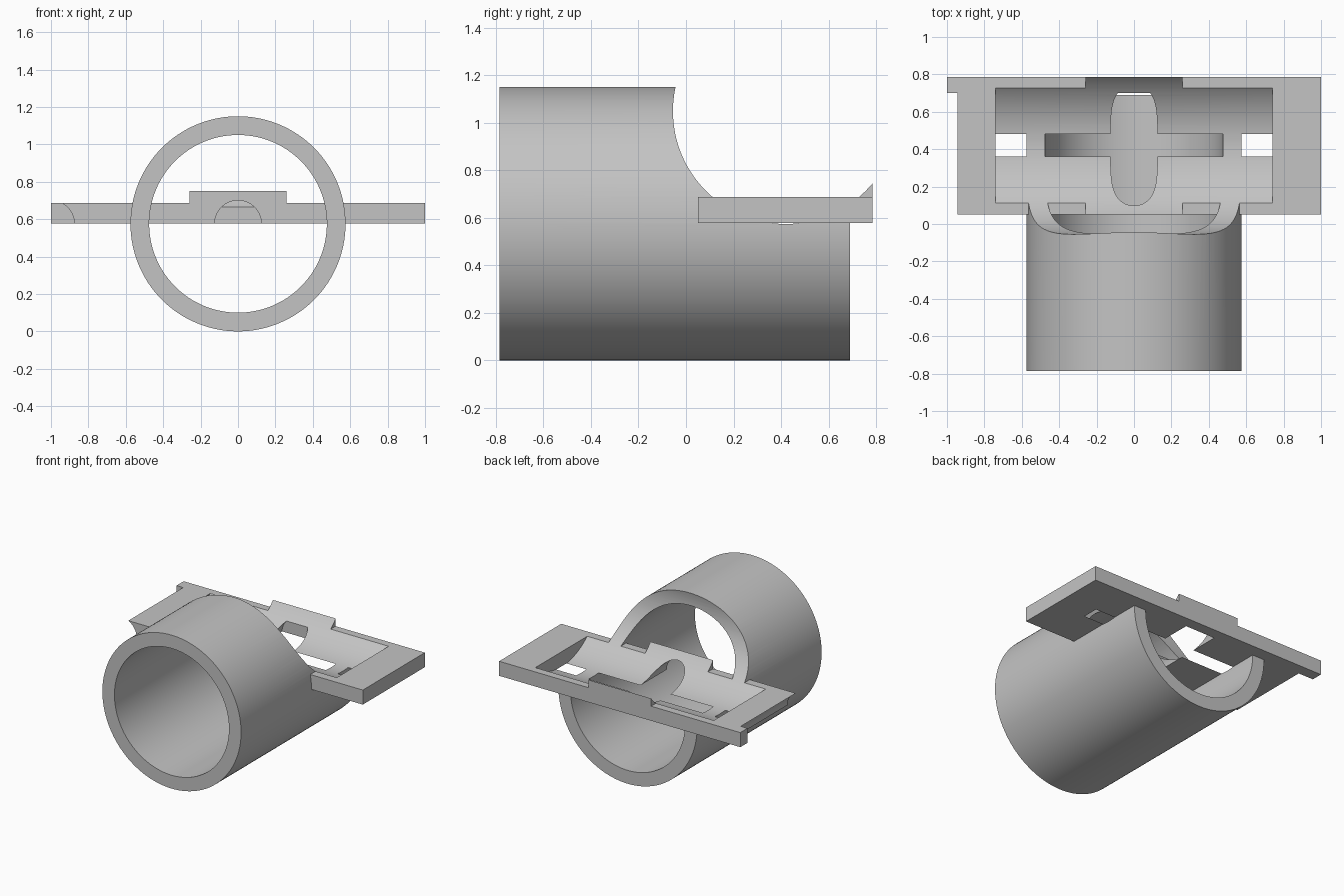
import bpy
import bmesh
from math import radians
from mathutils import Matrix, Vector

cube = bpy.data.objects.get("Cube")
if cube:
    bpy.data.objects.remove(cube, do_unlink=True)

# Main dimensions
OUTER, INNER = 0.575, 0.475
FRONT, TUBE_BACK, PLATE_FRONT, PLATE_BACK = -0.785, 0.69, 0.05, 0.785
BOTTOM, TOP, RAISED = 0.578, 0.687, 0.755
GROOVE = 0.125

grey = bpy.data.materials.new("plain_grey")
grey.use_nodes = True
grey.diffuse_color = (0.55, 0.55, 0.55, 1)
bsdf = grey.node_tree.nodes["Principled BSDF"]
bsdf.inputs["Base Color"].default_value = grey.diffuse_color
bsdf.inputs["Roughness"].default_value = 0.7


def add_object(name, bm):
    bmesh.ops.recalc_face_normals(bm, faces=bm.faces)
    mesh = bpy.data.meshes.new(name)
    bm.to_mesh(mesh)
    bm.free()
    mesh.materials.append(grey)
    obj = bpy.data.objects.new(name, mesh)
    bpy.context.collection.objects.link(obj)
    return obj


def cylinder(name, radius, start, end, segments=128):
    """Round bar between two points."""
    start, end = Vector(start), Vector(end)
    axis = end - start
    turn = axis.to_track_quat('Z', 'Y').to_matrix().to_4x4()
    bm = bmesh.new()
    bmesh.ops.create_cone(bm, cap_ends=True, segments=segments,
                          radius1=radius, radius2=radius, depth=axis.length,
                          matrix=Matrix.Translation((start + end) / 2) @ turn)
    return add_object(name, bm)


def extrude_y(name, outline, y0, y1):
    """Extrude an outline of (x, z) points along y."""
    bm = bmesh.new()
    face = bm.faces.new([bm.verts.new((x, y0, z)) for x, z in outline])
    out = bmesh.ops.extrude_face_region(bm, geom=[face])
    moved = [v for v in out["geom"] if isinstance(v, bmesh.types.BMVert)]
    bmesh.ops.translate(bm, verts=moved, vec=(0, y1 - y0, 0))
    return add_object(name, bm)


def combine(target, tool, operation):
    tool.hide_render = True
    mod = target.modifiers.new(operation.lower(), 'BOOLEAN')
    mod.object, mod.operation, mod.solver = tool, operation, 'EXACT'
    bpy.context.view_layer.objects.active = target
    bpy.ops.object.modifier_apply(modifier=mod.name)
    bpy.data.objects.remove(tool, do_unlink=True)


# Open tube
holder = cylinder("tube_holder", OUTER, (0, FRONT, OUTER), (0, TUBE_BACK, OUTER))
bore = cylinder("bore_cutter", INNER, (0, FRONT - 0.1, OUTER), (0, TUBE_BACK + 0.1, OUTER))
combine(holder, bore, 'DIFFERENCE')

# Flat plate with a raised middle, crossing the tube
half = [(1, BOTTOM), (1, TOP), (0.26, TOP), (0.26, RAISED)]
outline = half + [(-x, z) for x, z in reversed(half)]
plate = extrude_y("mounting_plate", outline, PLATE_FRONT, PLATE_BACK)

# Grooves under the plate, in the middle and along the right edge
for x in (0, -1):
    groove = cylinder("groove_cutter", GROOVE, (x, -0.1, OUTER), (x, 0.70, OUTER), 64)
    combine(plate, groove, 'DIFFERENCE')
combine(holder, plate, 'UNION')

# Round cradle cut across tube and plate
cradle_z = 0.574 + INNER
cradle = cylinder("cradle_cutter", INNER, (-0.74, 0.42, cradle_z), (0.74, 0.42, cradle_z))
combine(holder, cradle, 'DIFFERENCE')

# Smooth curved walls, keep edges crisp
bpy.ops.object.select_all(action='DESELECT')
holder.select_set(True)
bpy.context.view_layer.objects.active = holder
bpy.ops.object.shade_smooth_by_angle(angle=radians(25))
